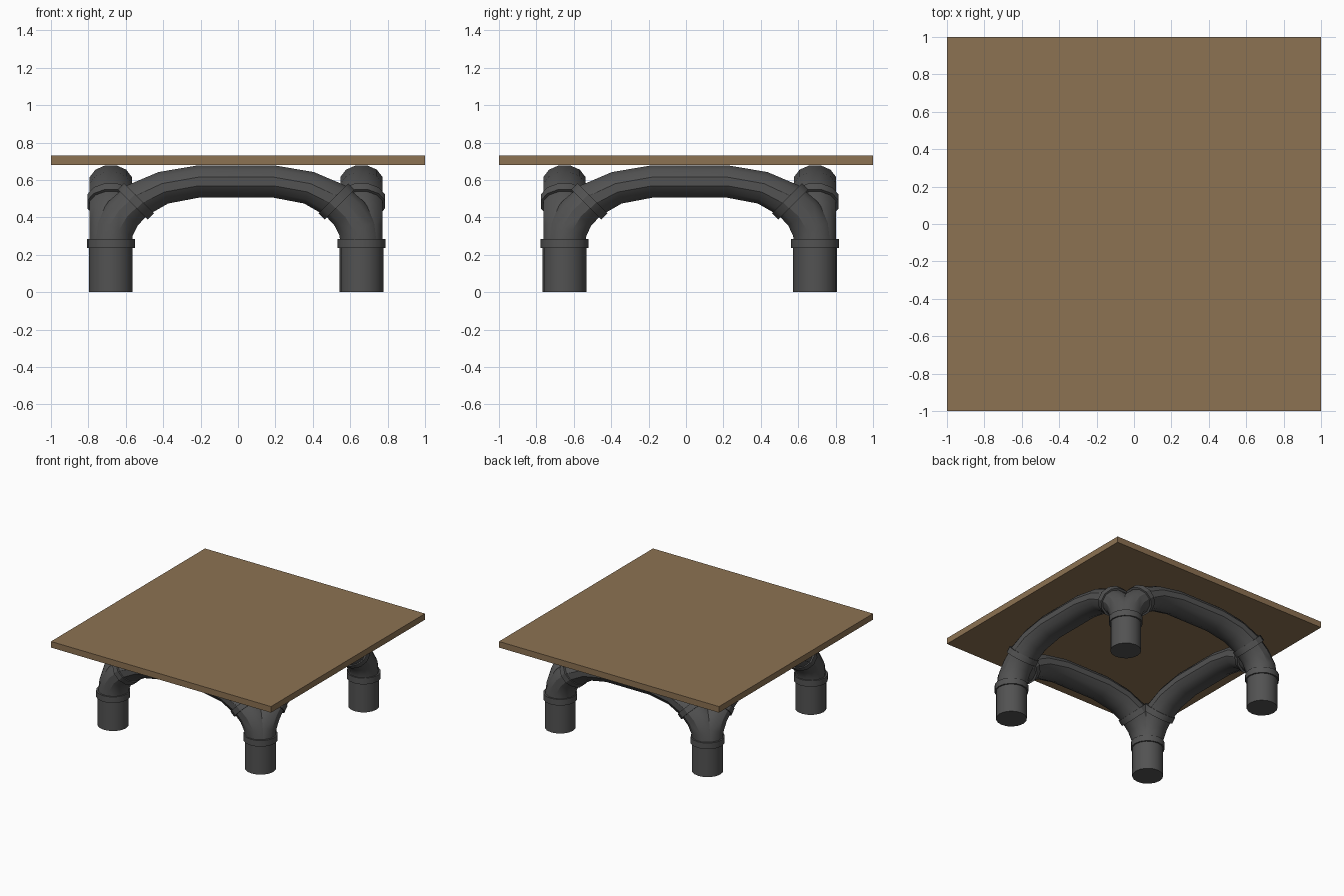
import bpy, bmesh, math
from mathutils import Vector

if "Cube" in bpy.data.objects:
    bpy.data.objects.remove(bpy.data.objects["Cube"])

CX, CY, HALF = -0.01, 0.02, 0.67   # frame centre and half leg spacing
SIDES = 12


def material(name, rgb):
    m = bpy.data.materials.new(name)
    m.diffuse_color = (*rgb, 1)
    m.use_nodes = True
    m.node_tree.nodes["Principled BSDF"].inputs["Base Color"].default_value = m.diffuse_color
    return m


wood = material("brown wood", (0.265, 0.168, 0.085))
iron = material("dark grey pipe", (0.085, 0.085, 0.085))


def finish(name, bm, mat, smooth=True):
    bmesh.ops.recalc_face_normals(bm, faces=bm.faces)
    me = bpy.data.meshes.new(name)
    bm.to_mesh(me)
    bm.free()
    me.materials.append(mat)
    ob = bpy.data.objects.new(name, me)
    bpy.context.collection.objects.link(ob)
    if smooth:
        bpy.ops.object.select_all(action='DESELECT')
        ob.select_set(True)
        bpy.context.view_layer.objects.active = ob
        bpy.ops.object.shade_smooth_by_angle(angle=math.radians(32))
    return ob


def pipe(name, stations, place):
    """Loft oval rings along (u, z, in-plane radius, side radius) stations."""
    bm = bmesh.new()
    rings = []
    n = len(stations)
    for i, (u, z, rn, rs) in enumerate(stations):
        a, b = stations[max(i - 1, 0)], stations[min(i + 1, n - 1)]
        t = Vector((b[0] - a[0], b[1] - a[1])).normalized()
        if abs(u) == HALF:               # pipe leaves the leg vertically
            t = Vector((0, 1 if u < 0 else -1))
        ring = []
        for k in range(SIDES):
            ang = math.tau * (k + 0.5) / SIDES
            c, s = rn * math.cos(ang), rs * math.sin(ang)
            ring.append(bm.verts.new(place(u - t.y * c, s, z + t.x * c)))
        rings.append(ring)
    for r0, r1 in zip(rings, rings[1:]):
        for k in range(SIDES):
            j = (k + 1) % SIDES
            bm.faces.new((r0[k], r0[j], r1[j], r1[k]))
    bm.faces.new(rings[0])
    bm.faces.new(rings[-1])
    return finish(name, bm, iron)


def cylinder(name, x, y, z0, z1, r):
    bm = bmesh.new()
    bmesh.ops.create_cone(bm, cap_ends=True, segments=16, radius1=r, radius2=r, depth=z1 - z0)
    bmesh.ops.translate(bm, verts=bm.verts, vec=(x, y, (z0 + z1) / 2))
    return finish(name, bm, iron)


# Table top
bm = bmesh.new()
bmesh.ops.create_cube(bm, size=1)
for v in bm.verts:
    v.co = (v.co.x * 2, v.co.y * 2, 0.705 + v.co.z * 0.05)
finish("table_top", bm, wood, False)

# Legs with collars
for sx in (-1, 1):
    for sy in (-1, 1):
        tag = ("left" if sx < 0 else "right") + ("_front" if sy < 0 else "_back")
        x, y = CX + sx * HALF, CY + sy * HALF
        cylinder("leg_" + tag, x, y, 0, 0.26, 0.117)
        cylinder("leg_collar_" + tag, x, y, 0.235, 0.285, 0.128)

# Arched pipes joining neighbouring legs, with a collar at each elbow
half = [(-HALF, 0.25, 0.117, 0.117), (-0.655, 0.34, 0.113, 0.117),
        (-0.605, 0.42, 0.105, 0.117), (-0.53, 0.49, 0.1, 0.117),
        (-0.39, 0.558, 0.091, 0.117), (-0.2, 0.592, 0.089, 0.117)]
arch = half + [(-u, z, a, b) for u, z, a, b in reversed(half)]
for side in (-1, 1):
    off = side * HALF
    layouts = {
        "front_arch" if side < 0 else "back_arch":
            lambda u, s, z, o=off: (CX + u, CY + o + s, z),
        "left_arch" if side < 0 else "right_arch":
            lambda u, s, z, o=off: (CX + o + s, CY + u, z),
    }
    for name, place in layouts.items():
        pipe(name, arch, place)
        for e in (-1, 1):
            pipe(f"{name}_collar_{'a' if e < 0 else 'b'}",
                 [(e * 0.553, 0.469, 0.117, 0.13), (e * 0.52, 0.502, 0.117, 0.13)], place)
